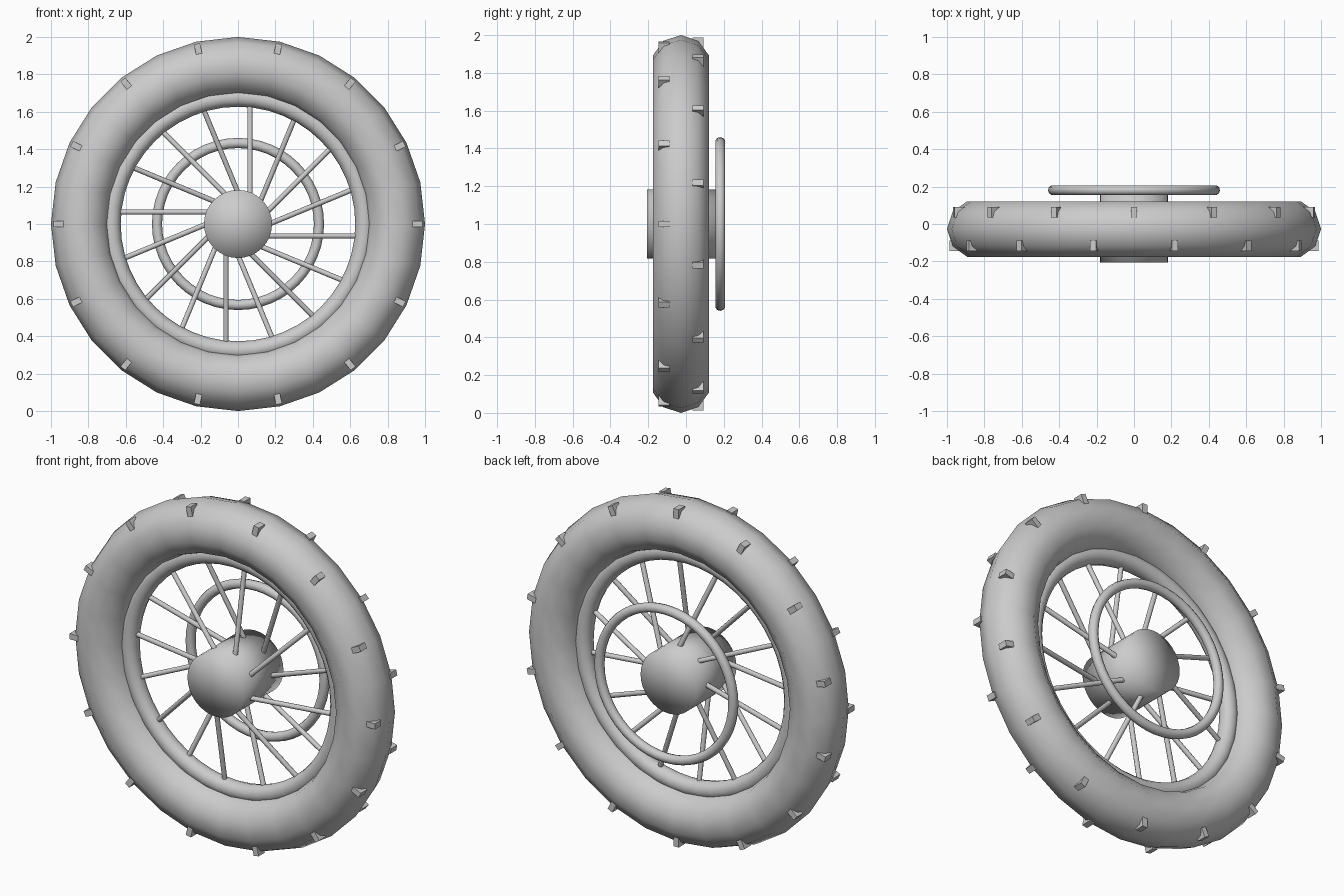
import bpy, bmesh, math
from mathutils import Matrix, Vector

if "Cube" in bpy.data.objects:
    bpy.data.objects.remove(bpy.data.objects["Cube"], do_unlink=True)

CENTRE = Vector((0, -0.027, 1))   # middle of the tyre

grey = bpy.data.materials.new("plain_grey")
grey.use_nodes = True
grey.diffuse_color = (0.6, 0.6, 0.6, 1)
grey.node_tree.nodes["Principled BSDF"].inputs["Base Color"].default_value = (0.6, 0.6, 0.6, 1)


def finish(bm, name, smooth):
    """Turn a bmesh, built around the wheel axis, into a named object."""
    bmesh.ops.recalc_face_normals(bm, faces=bm.faces)
    for face in bm.faces:
        face.smooth = smooth
    mesh = bpy.data.meshes.new(name)
    bm.to_mesh(mesh)
    bm.free()
    mesh.materials.append(grey)
    obj = bpy.data.objects.new(name, mesh)
    obj.location = CENTRE
    bpy.context.collection.objects.link(obj)
    return obj


def ring(name, major, minor, steps, sides, y=0):
    """Torus around the y axis."""
    bm = bmesh.new()
    loops = []
    for i in range(steps):
        turn = Matrix.Rotation(math.tau * i / steps, 3, 'Y')
        loop = []
        for j in range(sides):
            a = math.tau * j / sides
            point = Vector((major + minor * math.cos(a), y + minor * math.sin(a), 0))
            loop.append(bm.verts.new(turn @ point))
        loops.append(loop)
    for i in range(steps):
        here, there = loops[i], loops[(i + 1) % steps]
        for j in range(sides):
            k = (j + 1) % sides
            bm.faces.new((here[j], here[k], there[k], there[j]))
    return finish(bm, name, True)


def rod(bm, start, end, radius, sides, fan=False):
    """Capped cylinder between two points."""
    axis = end - start
    turn = axis.to_track_quat('Z', 'Y').to_matrix().to_4x4()
    bmesh.ops.create_cone(bm, cap_ends=True, cap_tris=fan, segments=sides,
                          radius1=radius, radius2=radius, depth=axis.length,
                          matrix=Matrix.Translation((start + end) / 2) @ turn)


# Tyre, rim and the floating disc ring behind the wheel
ring("tyre", 0.844, 0.156, 28, 10)
ring("rim", 0.677, 0.05, 48, 12)
ring("disc_ring", 0.433, 0.027, 48, 10, y=0.208)

# Hub, softly shaded over its end caps
bm = bmesh.new()
rod(bm, Vector((0, -0.18, 0)), Vector((0, 0.187, 0)), 0.182, 32, fan=True)
finish(bm, "hub", True)

# Spokes, set off the axis and laced alternately to the hub's front and back
bm = bmesh.new()
for i in range(16):
    turn = Matrix.Rotation(-math.tau * i / 16, 3, 'Y')
    y = -0.1 if i % 2 == 0 else 0.1
    rod(bm, turn @ Vector((0.1, y, -0.064)), turn @ Vector((0.65, 0, -0.064)), 0.014, 10)
spokes = finish(bm, "spokes", True)
for face in spokes.data.polygons:
    face.use_smooth = len(face.vertices) == 4

# Tread lugs: two staggered rows on the tyre's shoulders
for name, y, shift in (("front_lugs", -0.09, 0), ("back_lugs", 0.09, 0.5)):
    bm = bmesh.new()
    for i in range(14):
        turn = Matrix.Rotation(math.tau * (i + shift) / 14, 4, 'Y')
        size = Matrix.Diagonal((0.055, 0.057, 0.033, 1))
        bmesh.ops.create_cube(bm, size=1, matrix=turn @ Matrix.Translation((0.96, y, 0)) @ size)
    finish(bm, name, False)
